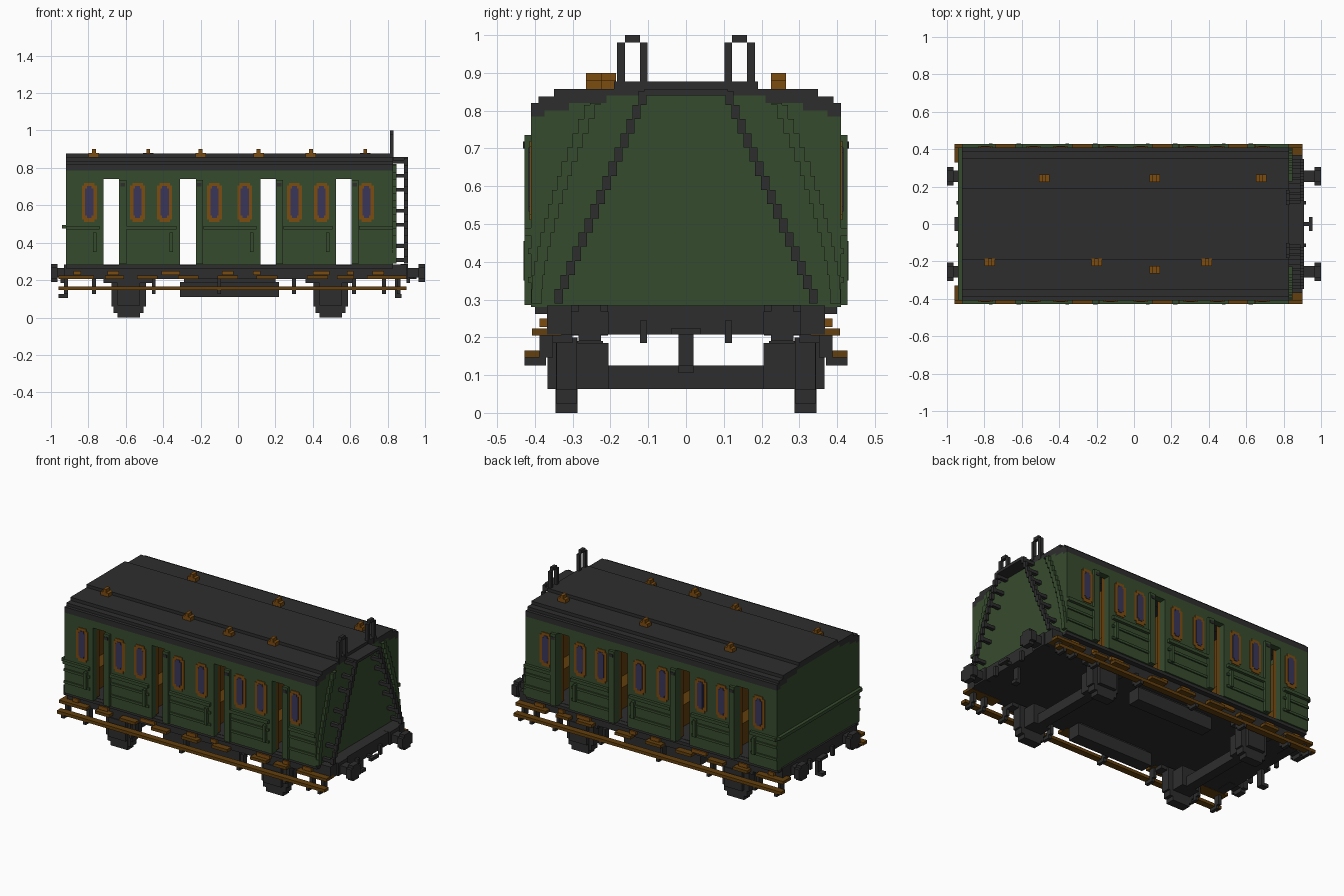
import bpy, bmesh

if "Cube" in bpy.data.objects:
    bpy.data.objects.remove(bpy.data.objects["Cube"], do_unlink=True)


def material(name, rgb):
    m = bpy.data.materials.new(name)
    m.use_nodes = True
    m.diffuse_color = (*rgb, 1)
    bsdf = m.node_tree.nodes["Principled BSDF"]
    bsdf.inputs["Base Color"].default_value = (*rgb, 1)
    bsdf.inputs["Roughness"].default_value = 0.9
    return m


GREEN = material("coach_green", (0.037, 0.070, 0.027))
BLACK = material("charcoal", (0.027, 0.027, 0.027))
ORANGE = material("orange_brown", (0.20, 0.072, 0.005))
BROWN = material("wood_brown", (0.125, 0.05, 0.004))
BLUE = material("window_blue", (0.040, 0.037, 0.10))


def finish(name, bm, mat):
    bmesh.ops.recalc_face_normals(bm, faces=bm.faces)
    me = bpy.data.meshes.new(name)
    bm.to_mesh(me)
    bm.free()
    me.materials.append(mat)
    ob = bpy.data.objects.new(name, me)
    bpy.context.scene.collection.objects.link(ob)
    return ob


def boxes(name, mat, items, mirror=False):
    """One object of axis-aligned boxes (x0, x1, y0, y1, z0, z1), optionally mirrored in y."""
    bm = bmesh.new()
    if mirror:
        items = items + [(a, b, -d, -c, e, f) for a, b, c, d, e, f in items]
    for x0, x1, y0, y1, z0, z1 in items:
        vs = bmesh.ops.create_cube(bm, size=1)["verts"]
        for v in vs:
            v.co = (x1 if v.co.x > 0 else x0, y1 if v.co.y > 0 else y0, z1 if v.co.z > 0 else z0)
    return finish(name, bm, mat)


def prism(name, mat, half, x0, x1):
    """Extrude a y-symmetric outline along x; half lists (y, z) points on the +y side."""
    pts = half + [(-y, z) for y, z in reversed(half)]
    bm = bmesh.new()
    face = bm.faces.new([bm.verts.new((x0, y, z)) for y, z in pts])
    new = bmesh.ops.extrude_face_region(bm, geom=[face])["geom"]
    bmesh.ops.translate(bm, vec=(x1 - x0, 0, 0), verts=[v for v in new if isinstance(v, bmesh.types.BMVert)])
    return finish(name, bm, mat)


X0, X1 = -0.92, 0.83
doors = [(-0.72, -0.635), (-0.31, -0.225), (0.12, 0.202), (0.525, 0.607)]
windows = [-0.795, -0.537, -0.392, -0.126, 0.036, 0.302, 0.447, 0.687]

# Stepped roof and the end walls that fill it
under = [(0.41, 0.785), (0.375, 0.785), (0.375, 0.80), (0.31, 0.80), (0.31, 0.82), (0.21, 0.82), (0.21, 0.84)]
top = [(0.19, 0.877), (0.19, 0.858), (0.35, 0.858), (0.35, 0.838), (0.39, 0.838), (0.39, 0.82), (0.41, 0.82)]
prism("roof", BLACK, top + under, X0, X1)
end_half = [(0.41, 0.28)] + under
prism("end_wall_rear", GREEN, end_half, X0, X0 + 0.04)
prism("end_wall_ladder", GREEN, end_half, X1 - 0.04, X1)
boxes("end_waist_strip", GREEN, [(X0 - 0.02, X0, -0.41, 0.41, 0.475, 0.495)])

# Side walls between the doorways, with mouldings and inner lining
edges = [X0 + 0.04] + [v for d in doors for v in d] + [X1 - 0.04]
spans = list(zip(edges[::2], edges[1::2]))
walls = [(a, b, 0.37, 0.41, 0.28, 0.76) for a, b in spans]
walls.append((X0 + 0.04, X1 - 0.04, 0.37, 0.41, 0.74, 0.785))
boxes("side_walls", GREEN, walls, True)
boxes("wall_lining", BROWN, [(a, b, 0.345, 0.37, 0.29, 0.76) for a, b in spans], True)
trim = []
for i, (a, b) in enumerate(spans):
    a = X0 if i == 0 else a + 0.04
    b = X1 if i == 4 else b - 0.02
    trim += [(a, b, 0.41, 0.428, 0.47, 0.49), (a, b, 0.41, 0.418, 0.42, 0.435), (a, b, 0.41, 0.418, 0.345, 0.36)]
boxes("side_mouldings", GREEN, trim, True)

# Opened doors beside each gap, their hinges and grab handles
boxes("door_edges", GREEN, [(b, b + 0.038, 0.40, 0.428, 0.285, 0.735) for a, b in doors], True)
boxes("door_hinges", BLACK, [(b + 0.006, b + 0.03, 0.41, 0.431, 0.70, 0.718) for a, b in doors], True)
boxes("grab_handles", GREEN, [(a - 0.055, a - 0.037, 0.41, 0.43, 0.35, 0.455) for a, b in doors], True)

# Windows: rounded frame plate with glass plate on top
frames, glass = [], []
for x in windows:
    frames += [(x - 0.04, x + 0.04, 0.41, 0.414, 0.525, 0.705), (x - 0.028, x + 0.028, 0.41, 0.4142, 0.51, 0.72)]
    glass += [(x - 0.022, x + 0.022, 0.41, 0.417, 0.545, 0.69), (x - 0.013, x + 0.013, 0.41, 0.4172, 0.533, 0.702)]
boxes("window_frames", ORANGE, frames, True)
boxes("window_glass", BLUE, glass, True)
boxes("inner_glass", BLUE, [(x - 0.022, x + 0.022, 0.34, 0.345, 0.535, 0.70) for x in windows], True)

# Compartment partitions and benches
rooms = [X0 + 0.04, -0.465, -0.045, 0.375, X1 - 0.04]
inside = [(x - 0.012, x + 0.012, -0.345, 0.345, 0.28, 0.80) for x in rooms]
for a, b in zip(rooms, rooms[1:]):
    inside += [(a, a + 0.1, -0.345, 0.345, 0.285, 0.42), (b - 0.1, b, -0.345, 0.345, 0.285, 0.42)]
boxes("partitions_and_benches", BROWN, inside)

# Roof lamps
lamps = [(-0.48, 0.245), (0.11, 0.245), (0.68, 0.245), (-0.77, -0.205), (-0.2, -0.205), (0.39, -0.205), (0.11, -0.245)]
boxes("roof_lamps", ORANGE, [(x - 0.028, x + 0.028, y - 0.02, y + 0.02, 0.855, 0.88) for x, y in lamps]
      + [(x - 0.01, x + 0.01, y - 0.02, y + 0.02, 0.88, 0.90) for x, y in lamps])

# Slanted ladders on one end: stepped rails, standoffs, handrail loops, top platform
N = 15
rails, backing = [], []
for i in range(N):
    t = i / (N - 1)
    y, z = 0.337 - 0.222 * t, 0.29 + i * 0.0375
    rails.append((0.888, 0.908, y - 0.011, y + 0.011, z, z + 0.0375))
    yo = 0.395 - 0.155 * t ** 1.5
    backing.append((X1, 0.848, yo - 0.014, yo + 0.014, z, min(z + 0.0375, 0.82)))
    if i % 5 in (0, 2) or i == N - 1:
        rails.append((X1, 0.89, y - 0.011, y + 0.011, z + 0.008, z + 0.028))
boxes("ladder_rails", BLACK, rails, True)
boxes("ladder_backing", GREEN, backing, True)
boxes("ladder_platform", BLACK, [(X1, 0.908, -0.11, 0.11, 0.84, 0.858)])
boxes("handrail_loops", BLACK, [(0.812, 0.832, 0.102, 0.122, 0.86, 0.98), (0.812, 0.832, 0.162, 0.182, 0.84, 0.98),
                                (0.812, 0.832, 0.122, 0.162, 0.98, 1.0)], True)

# Underframe
boxes("underframe", BLACK, [(-0.93, 0.90, -0.368, 0.368, 0.207, 0.284)])
boxes("floor_edge", BLACK, [(X0, X1, -0.40, 0.40, 0.262, 0.282)])

# Buffers on both ends
buf = []
for s in (-1, 1):
    for a, b, hy, z0, z1 in ((0.88, 0.97, 0.03, 0.215, 0.265), (0.965, 1.0, 0.05, 0.207, 0.268),
                             (0.965, 1.0, 0.03, 0.19, 0.285), (0.87, 0.91, 0.048, 0.205, 0.285)):
        xa, xb = sorted((s * a, s * b))
        buf.append((xa, xb, 0.255 - hy, 0.255 + hy, z0, z1))
boxes("buffers", BLACK, buf, True)

# Couplings, hooks and brake pipes
boxes("couplings", BLACK, [
    (-0.93, -0.91, -0.02, 0.02, 0.12, 0.21), (-0.96, -0.91, -0.02, 0.02, 0.105, 0.125),
    (0.84, 0.86, -0.02, 0.02, 0.12, 0.21), (0.84, 0.875, -0.02, 0.02, 0.105, 0.125),
    (-0.96, -0.92, -0.038, 0.038, 0.207, 0.225), (0.935, 0.955, -0.038, 0.038, 0.207, 0.225),
    (0.89, 0.94, -0.01, 0.01, 0.207, 0.225)])
boxes("brake_pipes", BLACK, [(x, x + 0.02, 0.103, 0.122, 0.185, 0.245) for x in (0.90, -0.95)], True)

# Stepped wheels with axle boxes, springs and axles
wheels, axles = [], []
for x in (-0.585, 0.495):
    wheels += [(x - 0.06, x + 0.06, 0.287, 0.345, 0.0, 0.2), (x - 0.08, x + 0.08, 0.288, 0.344, 0.025, 0.2),
               (x - 0.092, x + 0.092, 0.289, 0.343, 0.06, 0.2),
               (x - 0.06, x + 0.06, 0.205, 0.367, 0.063, 0.185),
               (x - 0.135, x + 0.135, 0.30, 0.362, 0.185, 0.21)]
    axles.append((x - 0.03, x + 0.03, -0.29, 0.29, 0.063, 0.125))
boxes("wheels", BLACK, wheels, True)
boxes("axles", BLACK, axles)

# Long boxes slung under the middle
boxes("underfloor_boxes", BLACK, [(-0.31, 0.22, 0.22, 0.30, 0.11, 0.19), (-0.29, 0.20, 0.235, 0.285, 0.185, 0.21)], True)

# Footboards, short steps, brackets and frame plates
boxes("long_footboards", BROWN, [(-0.96, 0.90, 0.388, 0.428, 0.146, 0.165)], True)
steps = [(-0.96, -0.77), (-0.71, -0.61), (-0.54, -0.43), (-0.32, -0.21), (-0.11, 0.0), (0.1, 0.21), (0.37, 0.48), (0.53, 0.62), (0.69, 0.90)]
boxes("short_steps", BROWN, [(a, b, 0.33, 0.408, 0.2055, 0.224) for a, b in steps], True)
brackets = []
for x in (-0.92, -0.77, -0.45, -0.1, 0.3, 0.62, 0.78, 0.86):
    brackets += [(x - 0.01, x + 0.01, 0.352, 0.388, 0.146, 0.21), (x - 0.01, x + 0.01, 0.37, 0.427, 0.126, 0.146)]
boxes("footboard_brackets", BLACK, brackets, True)
plates = [(-0.86, 0.04), (-0.667, 0.06), (-0.36, 0.10), (-0.055, 0.06), (0.1, 0.04), (0.445, 0.09), (0.6, 0.035), (0.75, 0.06)]
boxes("frame_plates", ORANGE, [(x - w / 2, x + w / 2, 0.365, 0.388, 0.228, 0.25) for x, w in plates], True)
